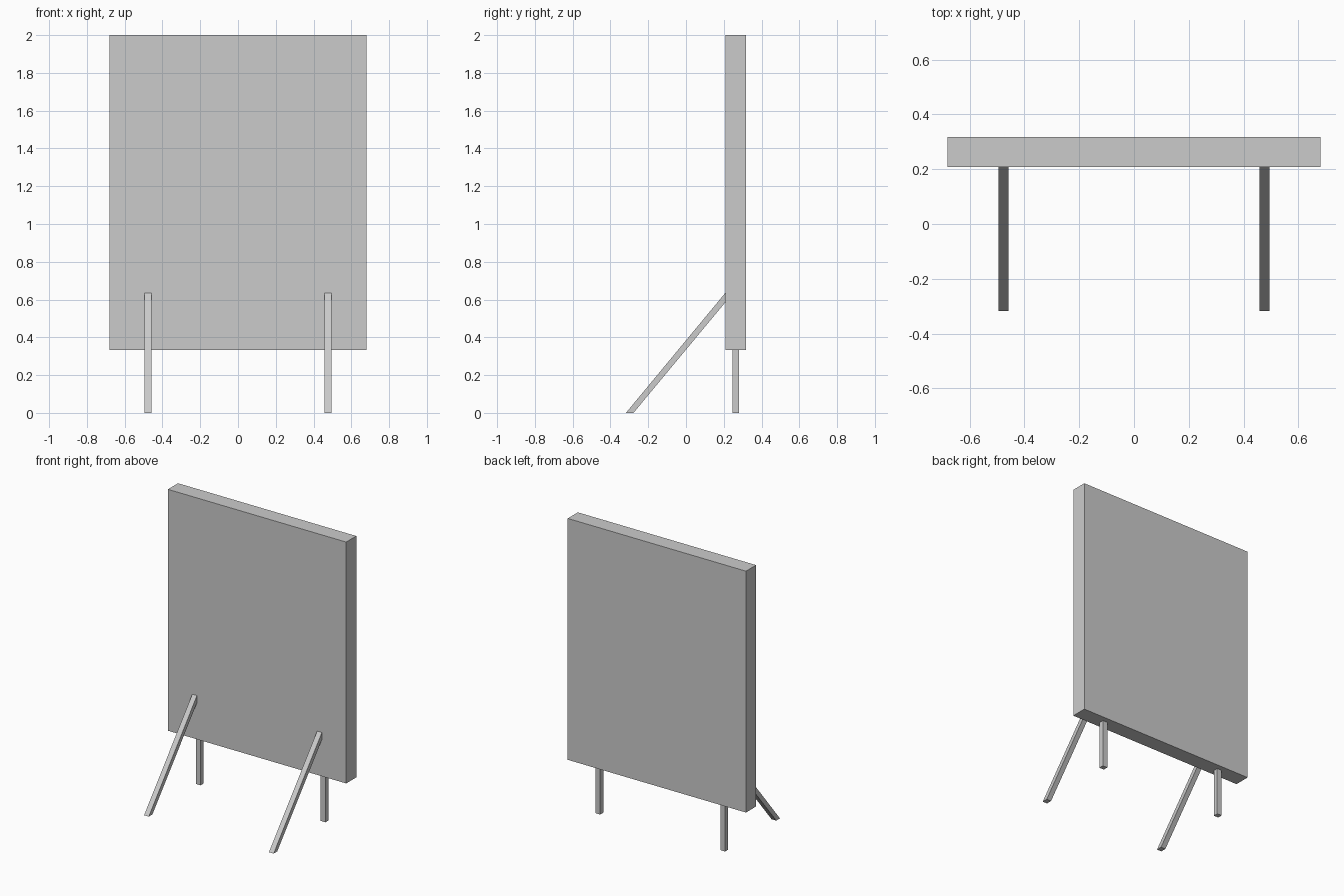
import bpy
import bmesh
from mathutils import Vector

cube = bpy.data.objects.get("Cube")
if cube:
    bpy.data.objects.remove(cube, do_unlink=True)

# Single light grey finish
grey = bpy.data.materials.new("light_grey")
grey.use_nodes = True
colour = (0.6, 0.6, 0.6, 1)
grey.diffuse_color = colour
grey.node_tree.nodes["Principled BSDF"].inputs["Base Color"].default_value = colour


def side_extrusion(name, profile, x_centre, width):
    """Extrude a (y, z) side profile along x."""
    bm = bmesh.new()
    x = x_centre - width / 2
    face = bm.faces.new([bm.verts.new((x, y, z)) for y, z in profile])
    result = bmesh.ops.extrude_face_region(bm, geom=[face])
    moved = [v for v in result["geom"] if isinstance(v, bmesh.types.BMVert)]
    bmesh.ops.translate(bm, verts=moved, vec=Vector((width, 0, 0)))
    bmesh.ops.recalc_face_normals(bm, faces=bm.faces)
    mesh = bpy.data.meshes.new(name)
    bm.to_mesh(mesh)
    bm.free()
    mesh.materials.append(grey)
    obj = bpy.data.objects.new(name, mesh)
    bpy.context.collection.objects.link(obj)
    return obj


def rectangle(y0, y1, z0, z1):
    return [(y0, z0), (y1, z0), (y1, z1), (y0, z1)]


# Upright board
front, back, bottom, top = 0.208, 0.318, 0.333, 2.0
side_extrusion("board", rectangle(front, back, bottom, top), 0, 1.362)

# Posts under the board and slanted front braces, mitred at floor and board
brace = [(-0.318, 0), (-0.278, 0), (front, 0.585), (front, 0.635)]
for side, sign in (("left", 1), ("right", -1)):
    x = sign * 0.477
    side_extrusion(side + "_post", rectangle(0.247, 0.281, 0, bottom), x, 0.036)
    side_extrusion(side + "_brace", brace, x, 0.036)
